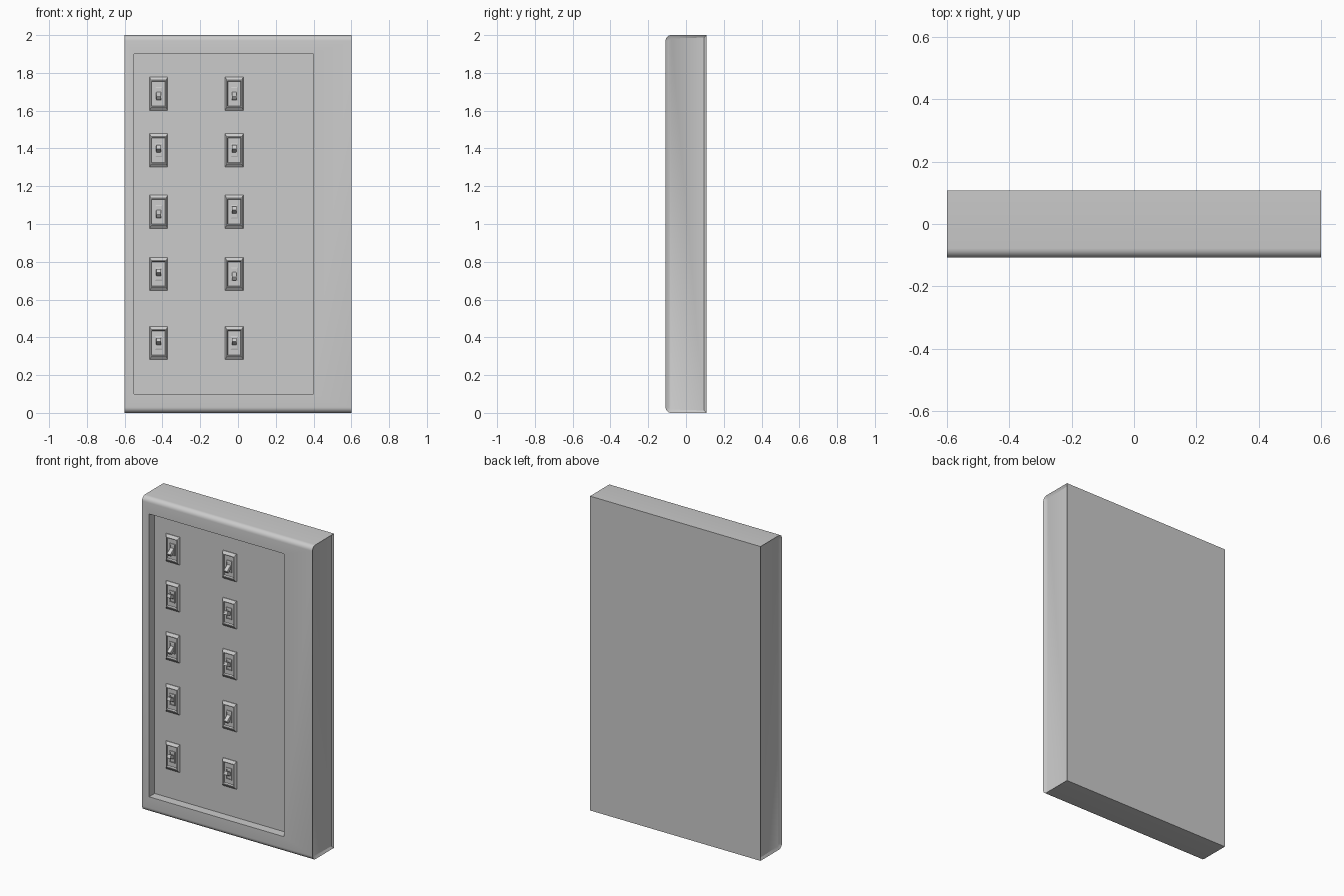
import bpy, bmesh, math
from mathutils import Matrix

if "Cube" in bpy.data.objects:
    bpy.data.objects.remove(bpy.data.objects["Cube"])

FRONT, BACK, FLOOR = -0.108, 0.108, -0.052


def make_object(name, bm):
    bmesh.ops.recalc_face_normals(bm, faces=bm.faces)
    mesh = bpy.data.meshes.new(name)
    bm.to_mesh(mesh)
    bm.free()
    ob = bpy.data.objects.new(name, mesh)
    bpy.context.collection.objects.link(ob)
    return ob


def box(name, x0, x1, y0, y1, z0, z1):
    bm = bmesh.new()
    m = Matrix.Translation(((x0 + x1) / 2, (y0 + y1) / 2, (z0 + z1) / 2))
    bmesh.ops.create_cube(bm, size=1, matrix=m @ Matrix.Diagonal((x1 - x0, y1 - y0, z1 - z0, 1)))
    return make_object(name, bm)


def stepped_plate(name, x, z, rings):
    """Nested rectangles (half width, half height, y) bridged from back to front."""
    bm = bmesh.new()
    loops = [[bm.verts.new((x + sx * w, y, z + sz * h))
              for sx, sz in ((-1, -1), (1, -1), (1, 1), (-1, 1))] for w, h, y in rings]
    for a, b in zip(loops, loops[1:]):
        for i in range(4):
            j = (i + 1) % 4
            bm.faces.new((a[i], a[j], b[j], b[i]))
    bm.faces.new(loops[0])
    bm.faces.new(loops[-1])
    return make_object(name, bm)


# Cabinet: side profile with rounded front edges, extruded across x
R, N = 0.03, 6
profile = [(BACK, 0.0), (BACK, 2.0)]
for cz, start in ((2 - R, 90), (R, 180)):
    for i in range(N + 1):
        a = math.radians(start + 90 * i / N)
        profile.append((FRONT + R + R * math.cos(a), cz + R * math.sin(a)))
bm = bmesh.new()
base = bm.faces.new([bm.verts.new((-0.6, y, z)) for y, z in profile])
ext = bmesh.ops.extrude_face_region(bm, geom=[base], use_keep_orig=True)
bmesh.ops.translate(bm, vec=(1.2, 0, 0), verts=[v for v in ext["geom"] if isinstance(v, bmesh.types.BMVert)])
bmesh.ops.recalc_face_normals(bm, faces=bm.faces)
# shallow dished end panels
sides = [f for f in bm.faces if abs(f.normal.x) > 0.9]
bmesh.ops.inset_individual(bm, faces=sides, thickness=0.018, depth=-0.01)
cabinet = make_object("cabinet", bm)

# Recessed switch area, offset to the left
cutter = box("recess_cutter", -0.55, 0.4, -0.3, FLOOR, 0.1, 1.9)
cutter.hide_render = True
cut = cabinet.modifiers.new("recess", "BOOLEAN")
cut.object = cutter
cut.operation = "DIFFERENCE"
cut.solver = "EXACT"
bpy.context.view_layer.objects.active = cabinet
cabinet.select_set(True)
bpy.ops.object.modifier_apply(modifier="recess")
bpy.data.objects.remove(cutter)
bpy.ops.object.shade_smooth_by_angle(angle=math.radians(30))


def switch(tag, x, z, up):
    # plate with sloped rim and sunken middle
    stepped_plate("switch_plate_" + tag, x, z, [
        (0.048, 0.088, FLOOR + 0.004), (0.048, 0.088, FLOOR - 0.004),
        (0.040, 0.072, FLOOR - 0.016), (0.036, 0.068, FLOOR - 0.016),
        (0.034, 0.064, FLOOR - 0.006)])
    # collar around the lever
    stepped_plate("switch_collar_" + tag, x, z, [
        (0.019, 0.036, FLOOR - 0.004), (0.019, 0.036, FLOOR - 0.012),
        (0.014, 0.030, FLOOR - 0.014), (0.014, 0.030, FLOOR - 0.009)])
    # tilted lever with rounded edges
    bm = bmesh.new()
    m = (Matrix.Translation((x, FLOOR - 0.006, z))
         @ Matrix.Rotation(math.radians(-25 if up else 35), 4, "X")
         @ Matrix.Translation((0, -0.02, 0)) @ Matrix.Diagonal((0.026, 0.046, 0.024, 1)))
    bmesh.ops.create_cube(bm, size=1, matrix=m)
    bmesh.ops.bevel(bm, geom=bm.edges[:], offset=0.004, segments=2, affect="EDGES", profile=0.5)
    make_object("switch_lever_" + tag, bm)


# Two columns of five switches, some thrown down
rows = (1.69, 1.39, 1.065, 0.735, 0.37)
down = {(0, 0), (0, 2), (1, 0), (1, 3)}
for c, x in enumerate((-0.42, -0.02)):
    for r, z in enumerate(rows):
        switch(f"{c + 1}_{r + 1}", x, z, (c, r) not in down)
